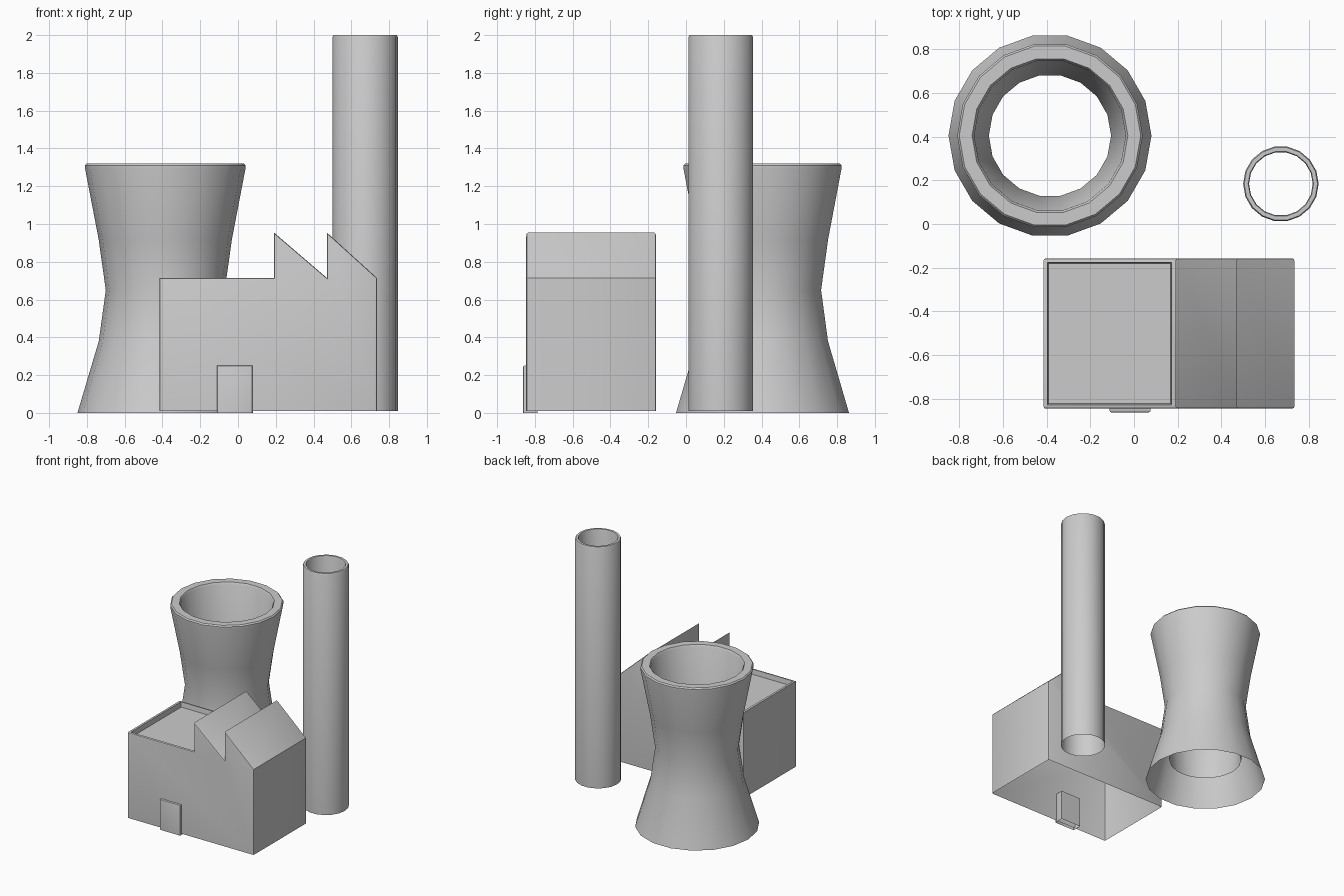
import bpy, bmesh
from math import cos, sin, pi, radians

if "Cube" in bpy.data.objects:
    bpy.data.objects.remove(bpy.data.objects["Cube"])


def finish(bm, name):
    bmesh.ops.recalc_face_normals(bm, faces=bm.faces)
    me = bpy.data.meshes.new(name)
    bm.to_mesh(me)
    bm.free()
    ob = bpy.data.objects.new(name, me)
    bpy.context.collection.objects.link(ob)
    bpy.ops.object.select_all(action='DESELECT')
    ob.select_set(True)
    bpy.context.view_layer.objects.active = ob
    bpy.ops.object.shade_smooth_by_angle(angle=radians(30))
    return ob


def lathe(name, profile, x, y, sides=18):
    """Open shell of revolution from (radius, z) points."""
    bm = bmesh.new()
    rings = [[bm.verts.new((x + r * cos(2 * pi * i / sides),
                            y + r * sin(2 * pi * i / sides), z))
              for i in range(sides)] for r, z in profile]
    for a, b in zip(rings, rings[1:]):
        for i in range(sides):
            j = (i + 1) % sides
            bm.faces.new((a[i], a[j], b[j], b[i]))
    return finish(bm, name)


def prism(profile, y0, y1):
    """Extrude an (x, z) outline along y, leaving the floor (first edge) open."""
    bm = bmesh.new()
    front = [bm.verts.new((x, y0, z)) for x, z in profile]
    back = [bm.verts.new((x, y1, z)) for x, z in profile]
    bm.faces.new(front)
    bm.faces.new(back[::-1])
    n = len(profile)
    for i in range(1, n):
        j = (i + 1) % n
        bm.faces.new((front[i], front[j], back[j], back[i]))
    bmesh.ops.recalc_face_normals(bm, faces=bm.faces)
    return bm


def bevel_ends(bm, ys, width, floor):
    """Round the outline edges of the end walls."""
    edges = [e for e in bm.edges
             if any(all(abs(v.co.y - y) < 1e-4 for v in e.verts) for y in ys)
             and not all(v.co.z < floor + 1e-4 for v in e.verts)]
    bmesh.ops.bevel(bm, geom=edges, offset=width, segments=2,
                    profile=0.5, affect='EDGES')


# Cooling tower: waisted outside, tapering inner flue
lathe("cooling_tower",
      [(0.465, 0), (0.352, 0.38), (0.315, 0.65), (0.353, 0.92), (0.425, 1.295),
       (0.425, 1.31), (0.416, 1.32), (0.357, 1.32), (0.347, 1.305), (0.28, 0.17)],
      -0.385, 0.405)

# Chimney
lathe("chimney",
      [(0.173, 0.01), (0.173, 1.99), (0.168, 2.0), (0.150, 2.0),
       (0.146, 1.99), (0.146, 0.3)],
      0.673, 0.184)

# Factory hall with saw-tooth roof
Y0, Y1 = -0.846, -0.158
hall = prism([(-0.415, 0.01), (0.735, 0.01), (0.735, 0.715), (0.47, 0.955),
              (0.47, 0.715), (0.19, 0.955), (0.19, 0.715), (-0.415, 0.715)], Y0, Y1)

# Recessed flat roof behind a low parapet
roof = [f for f in hall.faces if f.normal.z > 0.99]
bmesh.ops.inset_region(hall, faces=roof, thickness=0.025)
bmesh.ops.inset_region(hall, faces=roof, thickness=0.008, depth=-0.04)
bevel_ends(hall, (Y0, Y1), 0.01, 0.01)
finish(hall, "factory_hall")

# Door
D0, D1 = -0.863, -0.785
door = prism([(-0.112, 0), (0.076, 0), (0.076, 0.25), (-0.112, 0.25)], D0, D1)
bevel_ends(door, (D0,), 0.008, 0)
finish(door, "door")
